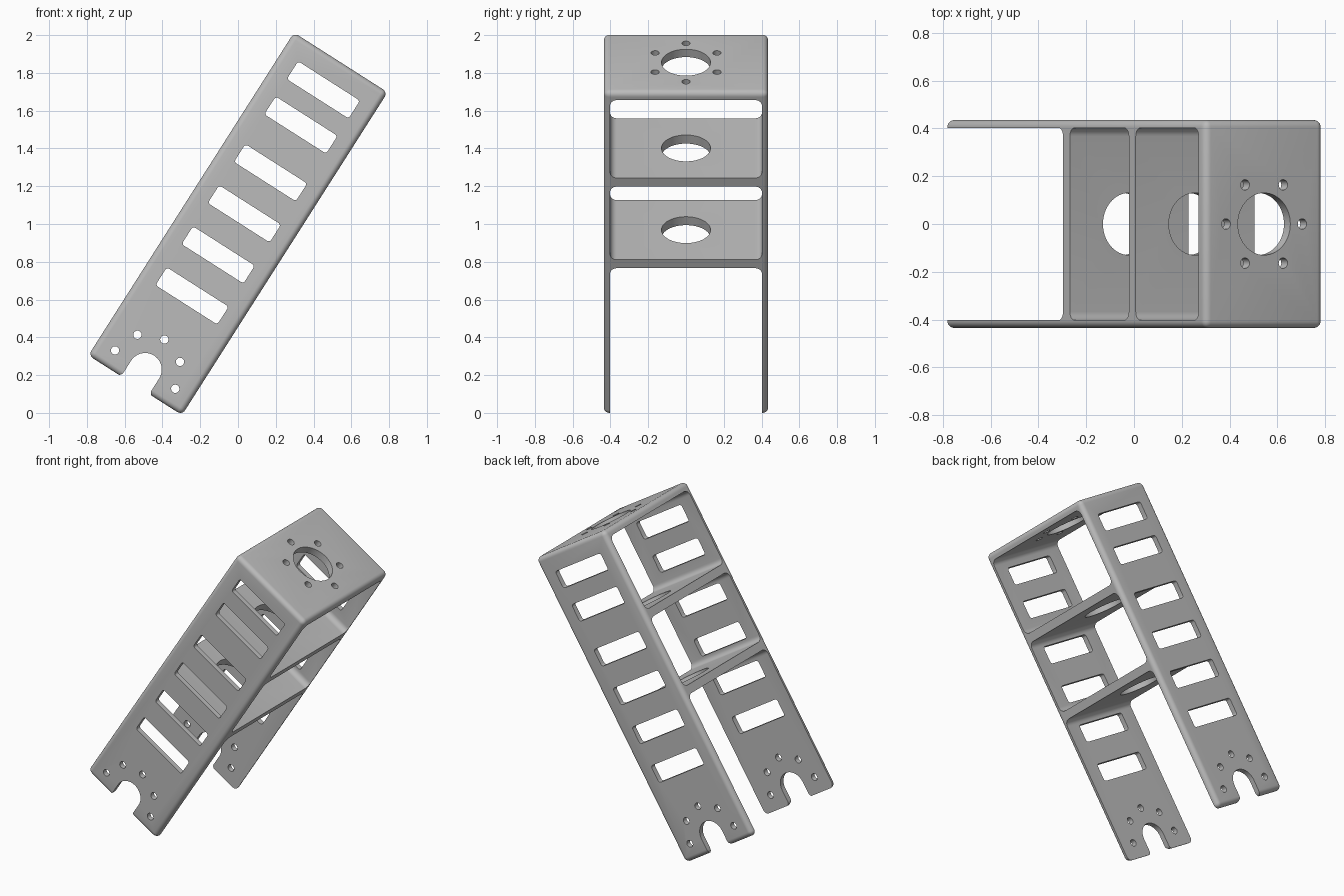
import bpy, bmesh
from math import sin, cos, pi, radians
from mathutils import Matrix, Vector

if "Cube" in bpy.data.objects:
    bpy.data.objects.remove(bpy.data.objects["Cube"], do_unlink=True)

# Upright frame: x across, y between the two side walls, z along the length
HALF_LEN, HALF_WID, HALF_DEPTH = 1.013, 0.294, 0.435
INNER = 0.402
FILLET = 0.03
LEAN = radians(32.5)


def circle(cx, cy, r, n=32):
    return [(cx + r * cos(2 * pi * i / n), cy + r * sin(2 * pi * i / n)) for i in range(n)]


def rounded_rect(x0, x1, y0, y1, r, n=6):
    pts = []
    corners = [(x1 - r, y1 - r), (x0 + r, y1 - r), (x0 + r, y0 + r), (x1 - r, y0 + r)]
    for k, (cx, cy) in enumerate(corners):
        for i in range(n + 1):
            a = (k + i / n) * pi / 2
            pts.append((cx + r * cos(a), cy + r * sin(a)))
    return pts


def prism(bm, outline, axis, lo, hi):
    """Extrude a 2D outline along an axis."""
    place = {"x": lambda p, d: (d, p[0], p[1]),
             "y": lambda p, d: (p[0], d, p[1]),
             "z": lambda p, d: (p[0], p[1], d)}[axis]
    face = bm.faces.new([bm.verts.new(place(p, lo)) for p in outline])
    res = bmesh.ops.extrude_face_region(bm, geom=[face])
    shift = Vector(place((0, 0), hi - lo))
    verts = [g for g in res["geom"] if isinstance(g, bmesh.types.BMVert)]
    bmesh.ops.translate(bm, verts=verts, vec=shift)


def make_object(name, bm):
    bmesh.ops.recalc_face_normals(bm, faces=bm.faces[:])
    mesh = bpy.data.meshes.new(name)
    bm.to_mesh(mesh)
    bm.free()
    obj = bpy.data.objects.new(name, mesh)
    bpy.context.collection.objects.link(obj)
    return obj


# Solid block with rounded outer edges
bm = bmesh.new()
bmesh.ops.create_cube(bm, size=2)
bmesh.ops.scale(bm, verts=bm.verts[:], vec=(HALF_WID, HALF_DEPTH, HALF_LEN))
bmesh.ops.bevel(bm, geom=bm.edges[:], offset=FILLET, segments=6, profile=0.5, affect="EDGES")
frame = make_object("bracket_frame", bm)

# Bays between the end plate and the two shelves, and the open fork below
bm = bmesh.new()
for low, high in [(0.475, 0.964), (-0.038, 0.421), (-1.3, -0.091)]:
    prism(bm, rounded_rect(-INNER, INNER, low, high, 0.035), "x", -0.5, 0.5)
bays = make_object("bay_cutter", bm)

# Side wall slots, bolt holes and end notch
bm = bmesh.new()
for z in (0.841, 0.620, 0.321, 0.063, -0.195, -0.4525):
    prism(bm, rounded_rect(-0.194, 0.194, z - 0.056, z + 0.056, 0.016), "y", -0.6, 0.6)
PIVOT, BOLT_RING, BOLT_R = -0.915, 0.189, 0.022
for k in range(5):
    a = k * pi / 4
    prism(bm, circle(BOLT_RING * cos(a), PIVOT + BOLT_RING * sin(a), BOLT_R, 20), "y", -0.6, 0.6)
NOTCH_R, LIP = 0.088, 0.025
half = [(NOTCH_R * sin(i * pi / 24), PIVOT + NOTCH_R * cos(i * pi / 24)) for i in range(13)]
half += [(NOTCH_R + LIP - LIP * cos(i * pi / 12), -0.99 - LIP * sin(i * pi / 12)) for i in range(7)]
half.append((NOTCH_R + LIP, -1.2))
notch = half + [(-x, z) for x, z in reversed(half[1:])]
prism(bm, notch, "y", -0.6, 0.6)
wall_cuts = make_object("wall_cutter", bm)

# Centre bore through plate and shelves, bolt circle through the plate only
bm = bmesh.new()
prism(bm, circle(0, 0, 0.13, 64), "z", -0.3, 1.2)
for k in range(6):
    a = k * pi / 3
    prism(bm, circle(BOLT_RING * cos(a), BOLT_RING * sin(a), BOLT_R, 20), "z", 0.8, 1.2)
bores = make_object("bore_cutter", bm)

# Cut, then discard the cutters
bpy.ops.object.select_all(action="DESELECT")
bpy.context.view_layer.objects.active = frame
frame.select_set(True)
for cutter in (bays, wall_cuts, bores):
    cutter.hide_render = True
    mod = frame.modifiers.new(cutter.name, "BOOLEAN")
    mod.operation = "DIFFERENCE"
    mod.solver = "EXACT"
    mod.object = cutter
    bpy.ops.object.modifier_apply(modifier=mod.name)
    bpy.data.objects.remove(cutter, do_unlink=True)

# Lean the frame and rest it on the ground
frame.data.transform(Matrix.Rotation(LEAN, 4, "Y"))
lowest = min(v.co.z for v in frame.data.vertices)
frame.data.transform(Matrix.Translation((0, 0, -lowest)))

# Plain grey finish
grey = bpy.data.materials.new("light_grey")
grey.use_nodes = True
colour = (0.5, 0.5, 0.5, 1)
grey.diffuse_color = colour
grey.node_tree.nodes["Principled BSDF"].inputs["Base Color"].default_value = colour
frame.data.materials.clear()
frame.data.materials.append(grey)
bpy.ops.object.shade_smooth_by_angle(angle=radians(30))
